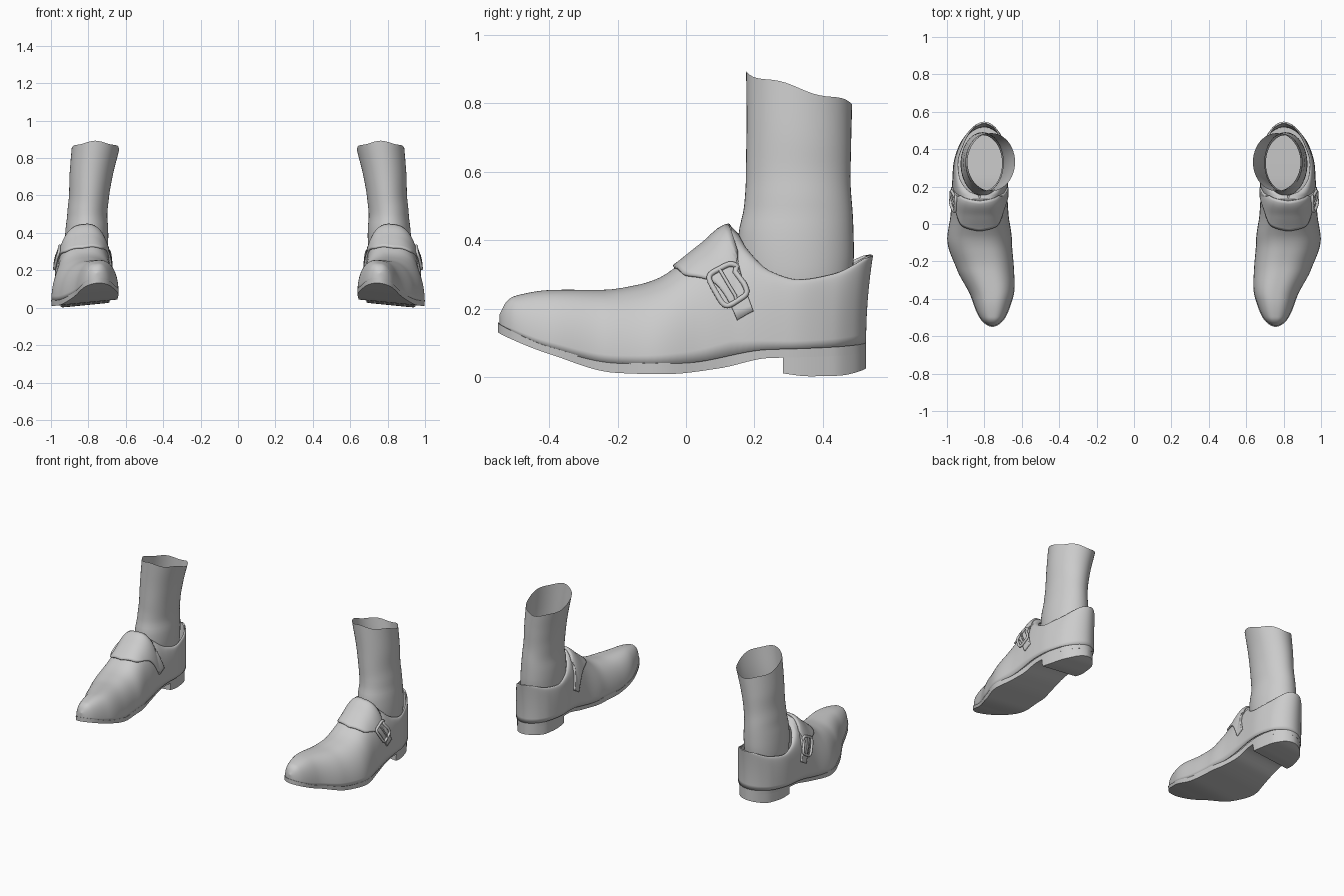
import bpy, bmesh, math
from mathutils import Vector

if "Cube" in bpy.data.objects:
    bpy.data.objects.remove(bpy.data.objects["Cube"])


def curve(pts, y):
    """Smooth interpolation through (y, value) points."""
    y = min(max(y, pts[0][0]), pts[-1][0])
    n = len(pts)
    i = next(k for k in range(n - 1) if y <= pts[k + 1][0])

    def seg(k):
        return (pts[k + 1][1] - pts[k][1]) / (pts[k + 1][0] - pts[k][0])

    def slope(k):
        if k == 0 or k == n - 1:
            return seg(min(k, n - 2))
        a, b = seg(k - 1), seg(k)
        return 0 if a * b <= 0 else 2 * a * b / (a + b)
    (y0, v0), (y1, v1) = pts[i], pts[i + 1]
    h = y1 - y0
    t = (y - y0) / h
    return (v0 * (1 + 2 * t) * (1 - t) ** 2 + h * slope(i) * t * (1 - t) ** 2
            + v1 * t * t * (3 - 2 * t) + h * slope(i + 1) * t * t * (t - 1))


def width(pts, y):
    """Half width with round ends."""
    return math.sqrt(max(0, curve([(a, b * b) for a, b in pts], y)))


CENTRE = [(-.55, .757), (-.4, .758), (-.24, .795), (-.08, .826), (.16, .825), (.3, .818), (.55, .80)]
UPPER_W = [(-.54, 0), (-.5, .06), (-.4, .102), (-.24, .148), (-.08, .167), (.05, .15), (.16, .144),
           (.3, .145), (.43, .118), (.5, .078), (.542, 0)]
UPPER_TOP = [(-.54, .165), (-.52, .2), (-.5, .213), (-.4, .23), (-.24, .234), (-.135, .252),
             (-.077, .272), (-.03, .302), (.05, .365), (.13, .422), (.175, .365), (.243, .305),
             (.33, .28), (.43, .293), (.542, .342)]
COLLAR_W = [(.15, 0), (.2, .085), (.25, .112), (.33, .124), (.43, .1), (.5, .066), (.542, 0)]
SOLE_W = [(-.55, 0), (-.5, .07), (-.4, .11), (-.24, .153), (-.08, .173), (.05, .148), (.16, .132),
          (.3, .134), (.43, .113), (.49, .075), (.526, 0)]
SOLE_TOP = [(-.55, .14), (-.4, .081), (-.2, .045), (0, .048), (.245, .086), (.53, .09)]
SOLE_BOTTOM = [(-.55, .113), (-.4, .06), (-.2, .014), (-.05, .014), (.1, .028), (.245, .057), (.53, .06)]
HEEL_BOTTOM = [(.28, .012), (.36, .002), (.45, .001), (.53, .012)]


def tilt(x, y, z):
    return Vector((x, y, z + .1 * (.94 - x)))


def surface(y, a, s):
    """Point on the upper: a = 0 at the sole, 90 degrees at the top; s = side."""
    w = width(UPPER_W, y)
    wt = min(width(COLLAR_W, y), w) if y > .15 else 0
    zs, zt = curve(SOLE_TOP, y) - .003, curve(UPPER_TOP, y)
    c = max(0, math.cos(a))
    x = curve(CENTRE, y) + s * (wt + (w - wt) * c ** .75)
    z = zs + (zt - zs) * math.sin(a)
    return tilt(x, y - .02 * max(0, (y - .4) / .14) * c ** 2, z)


def raised(y, a, s, d):
    """Point lifted off the upper by d."""
    a = min(a, math.radians(89.5))
    p, e = surface(y, a, s), .004
    n = (surface(y + e, a, s) - surface(y - e, a, s)).cross(surface(y, a + e, s) - surface(y, a - e, s))
    n.normalize()
    if n.dot(Vector((s * math.cos(a), 0, math.sin(a)))) < 0:
        n = -n
    return p + n * d


def stations(y0, y1, n):
    return [(y0 + y1) / 2 - (y1 - y0) / 2 * math.cos(math.pi * i / n) for i in range(n + 1)]


def finish(ob, thick=0, angle=35):
    if thick:
        m = ob.modifiers.new("thickness", 'SOLIDIFY')
        m.thickness, m.offset = thick, 0
    ob.modifiers.new("pair", 'MIRROR').use_mirror_merge = False
    bpy.ops.object.select_all(action='DESELECT')
    ob.select_set(True)
    bpy.context.view_layer.objects.active = ob
    bpy.ops.object.shade_smooth_by_angle(angle=math.radians(angle))


def skin(name, grids, closed=False, cap=False, thick=0, angle=35):
    """Mesh from grids of rows of points."""
    bm = bmesh.new()
    for rows in grids:
        vs = [[bm.verts.new(p) for p in r] for r in rows]
        n = len(vs[0])
        for r0, r1 in zip(vs, vs[1:]):
            for j in range(n if closed else n - 1):
                k = (j + 1) % n
                bm.faces.new((r0[j], r0[k], r1[k], r1[j]))
        if cap:
            bm.faces.new(vs[0])
    bmesh.ops.remove_doubles(bm, verts=bm.verts, dist=.0004)
    bmesh.ops.recalc_face_normals(bm, faces=bm.faces)
    me = bpy.data.meshes.new(name)
    bm.to_mesh(me)
    bm.free()
    ob = bpy.data.objects.new(name, me)
    bpy.context.collection.objects.link(ob)
    finish(ob, thick, angle)


# Shoe upper, two sides joined along the instep and open at the collar
arc = [math.pi / 2 * (1 - (1 - i / 20) ** 1.5) for i in range(21)]
skin("shoe_upper", [[[surface(y, a, s) for a in arc] for y in stations(-.54, .542, 90)]
                    for s in (1, -1)], thick=.01, angle=50)


# Sole and heel block
def slab(ys, top, bottom, inset):
    rows = []
    for y in ys:
        c, w = curve(CENTRE, y), max(0, width(SOLE_W, y) - inset)
        zt, zb = curve(top, y), curve(bottom, y)
        rows.append([tilt(c + w, y, zt), tilt(c - w, y, zt), tilt(c - w * .985, y, zb), tilt(c + w * .985, y, zb)])
    return rows


skin("sole", [slab(stations(-.55, .526, 70), SOLE_TOP, SOLE_BOTTOM, 0)], closed=True)
heel_ys = [.283 + .243 * math.sin(math.pi / 2 * i / 24) for i in range(25)]
skin("heel", [slab(heel_ys, SOLE_BOTTOM, HEEL_BOTTOM, .002)], closed=True, cap=True)

# Ankle tube with a slanted, slightly uneven top edge: z, x, y, half width, half depth
LEG = [(.2, .81, .325, .105, .15), (.3, .812, .322, .115, .165), (.36, .81, .321, .116, .17),
       (.42, .808, .322, .114, .168), (.5, .806, .328, .107, .158), (.58, .798, .328, .107, .153),
       (.7, .786, .33, .115, .153), (.845, .763, .331, .127, .155)]
legs = []
for i in range(31):
    z = .2 + .645 * i / 30
    cx, cy, rx, ry = (curve([(r[0], r[k]) for r in LEG], z) for k in (1, 2, 3, 4))
    f = max(0, (z - .6) / .245)
    legs.append([(cx + rx * math.cos(t), cy + ry * math.sin(t),
                  z - f * (.043 * math.sin(t) + .005 * math.sin(5 * t)))
                 for t in (math.tau * j / 48 for j in range(48))])
skin("ankle", [legs], closed=True)

# Strap over the instep: front and back edges as (step, y) and (step, angle)
FRONT_Y = [(0, -.03), (.33, -.005), (.66, .08), (1, .15)]
FRONT_A = [(0, 90), (.33, 64), (.66, 41), (1, 17)]
BACK_Y = [(0, .125), (.33, .137), (.66, .163), (1, .197)]
BACK_A = [(0, 90), (.33, 66), (.66, 46), (1, 26)]


def strap_point(t, v, s):
    y = curve(FRONT_Y, t) * (1 - v) + curve(BACK_Y, t) * v
    a = curve(FRONT_A, t) * (1 - v) + curve(BACK_A, t) * v
    return raised(y, math.radians(a), s, .008)


steps = [(abs(i) / 24, 1 if i >= 0 else -1) for i in range(-24, 25)]
skin("strap", [[[strap_point(t ** 1.3, j / 12, s) for j in range(13)] for t, s in steps]],
     thick=.014, angle=40)


# Buckle frame and prong on the outer side
def on_side(u, v, d):
    y, z = .125 + .87 * u + .5 * v, .267 + .5 * u - .87 * v
    zs, zt = curve(SOLE_TOP, y), curve(UPPER_TOP, y)
    # height includes the sideways tilt at the outer face
    return raised(y, math.asin(min(1, max(0, (z - zs) / (zt - zs)))), 1, d)


def wire(name, pts, radius, cyclic):
    cu = bpy.data.curves.new(name, 'CURVE')
    cu.dimensions, cu.bevel_depth, cu.bevel_resolution, cu.use_fill_caps = '3D', radius, 3, True
    sp = cu.splines.new('POLY')
    sp.points.add(len(pts) - 1)
    for p, q in zip(sp.points, pts):
        p.co = (*q, 1)
    sp.use_cyclic_u = cyclic
    ob = bpy.data.objects.new(name, cu)
    bpy.context.collection.objects.link(ob)
    bpy.ops.object.select_all(action='DESELECT')
    ob.select_set(True)
    bpy.context.view_layer.objects.active = ob
    bpy.ops.object.convert(target='MESH')
    finish(bpy.context.view_layer.objects.active, angle=50)


def rounded(c):
    return math.copysign(abs(c) ** .4, c)


frame = [on_side(.042 * rounded(math.cos(t)), .05 * rounded(math.sin(t)), .02)
         for t in (math.tau * (i + .5) / 40 for i in range(40))]
wire("buckle_frame", frame, .008, True)
wire("buckle_prong", [on_side(0, -.05 + .1 * i / 6, .022) for i in range(7)], .005, False)
